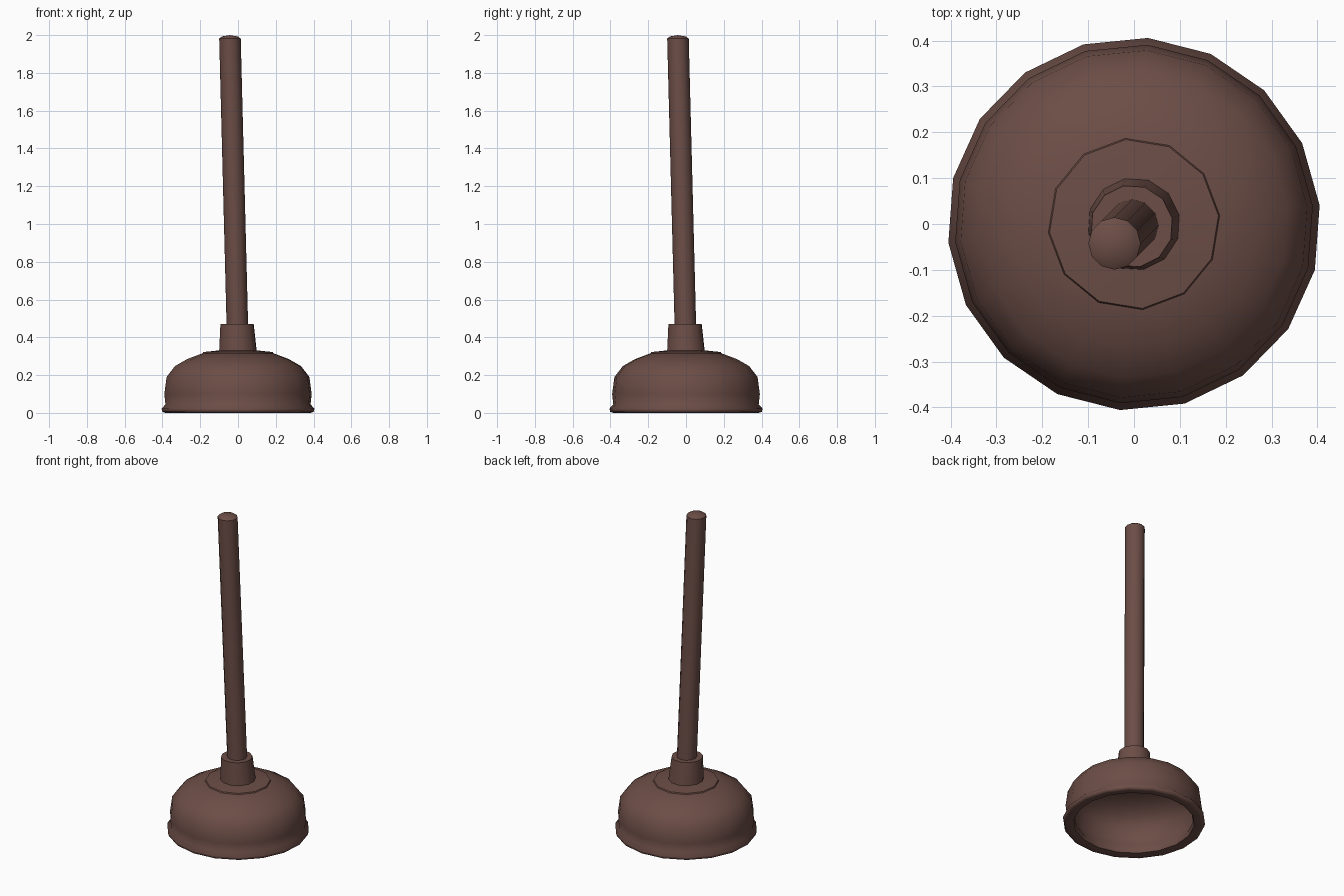
import bpy, bmesh, math
from mathutils import Vector

if "Cube" in bpy.data.objects:
    bpy.data.objects.remove(bpy.data.objects["Cube"])

brown = bpy.data.materials.new("dark_brown")
brown.diffuse_color = (0.15, 0.075, 0.062, 1)
brown.use_nodes = True
brown.node_tree.nodes["Principled BSDF"].inputs["Base Color"].default_value = brown.diffuse_color


def lathe(name, profile, sides, turn=0.0, shift=lambda z: (0, 0), angle=40):
    """Spin a (radius, z) profile; radius 0 makes a pole. shift leans the axis."""
    bm = bmesh.new()
    rings = []
    for r, z in profile:
        dx, dy = shift(z)
        if r == 0:
            rings.append([bm.verts.new((dx, dy, z))] * sides)
            continue
        angs = [turn + 2 * math.pi * i / sides for i in range(sides)]
        rings.append([bm.verts.new((dx + r * math.cos(a), dy + r * math.sin(a), z)) for a in angs])
    for a, b in zip(rings, rings[1:]):
        for i in range(sides):
            j = (i + 1) % sides
            quad = list(dict.fromkeys((a[i], a[j], b[j], b[i])))
            bm.faces.new(quad)
    bmesh.ops.recalc_face_normals(bm, faces=bm.faces)
    mesh = bpy.data.meshes.new(name)
    bm.to_mesh(mesh)
    bm.free()
    mesh.materials.append(brown)
    ob = bpy.data.objects.new(name, mesh)
    bpy.context.collection.objects.link(ob)
    bpy.ops.object.select_all(action='DESELECT')
    ob.select_set(True)
    bpy.context.view_layer.objects.active = ob
    bpy.ops.object.shade_smooth_by_angle(angle=math.radians(angle))
    return ob


def lean(z):
    d = -0.043 * (z - 0.33) / 1.67
    return d, d


# Hollow rubber cup: outer dome, flared lip, then the inside back up to its centre
lathe("rubber_cup", [
    (0, 0.322), (0.19, 0.315), (0.27, 0.285), (0.335, 0.248), (0.38, 0.19),
    (0.392, 0.10), (0.386, 0.045), (0.407, 0.022), (0.402, 0.005), (0.385, 0.0),
    (0.345, 0.006), (0.338, 0.03), (0.358, 0.07), (0.362, 0.10), (0.352, 0.18),
    (0.31, 0.232), (0.25, 0.265), (0.18, 0.288), (0, 0.297)],
    18, 0.1, angle=60)

# Thin raised disc on top of the dome
lathe("dome_disc", [(0, 0.334), (0.10, 0.331), (0.185, 0.322), (0.19, 0.310), (0, 0.305)],
      12, 0.1)

# Tapered collar holding the handle
lathe("collar", [(0, 0.32), (0.102, 0.32), (0.09, 0.47), (0, 0.47)], 12, 0.2,
      lambda z: (-0.005 * (z - 0.32) / 0.15,) * 2)

# Slightly leaning wooden handle with a rounded end
lathe("handle", [(0, 0.36), (0.057, 0.36), (0.057, 1.982), (0.042, 1.993), (0, 2.0)],
      12, 0.0, lean)
